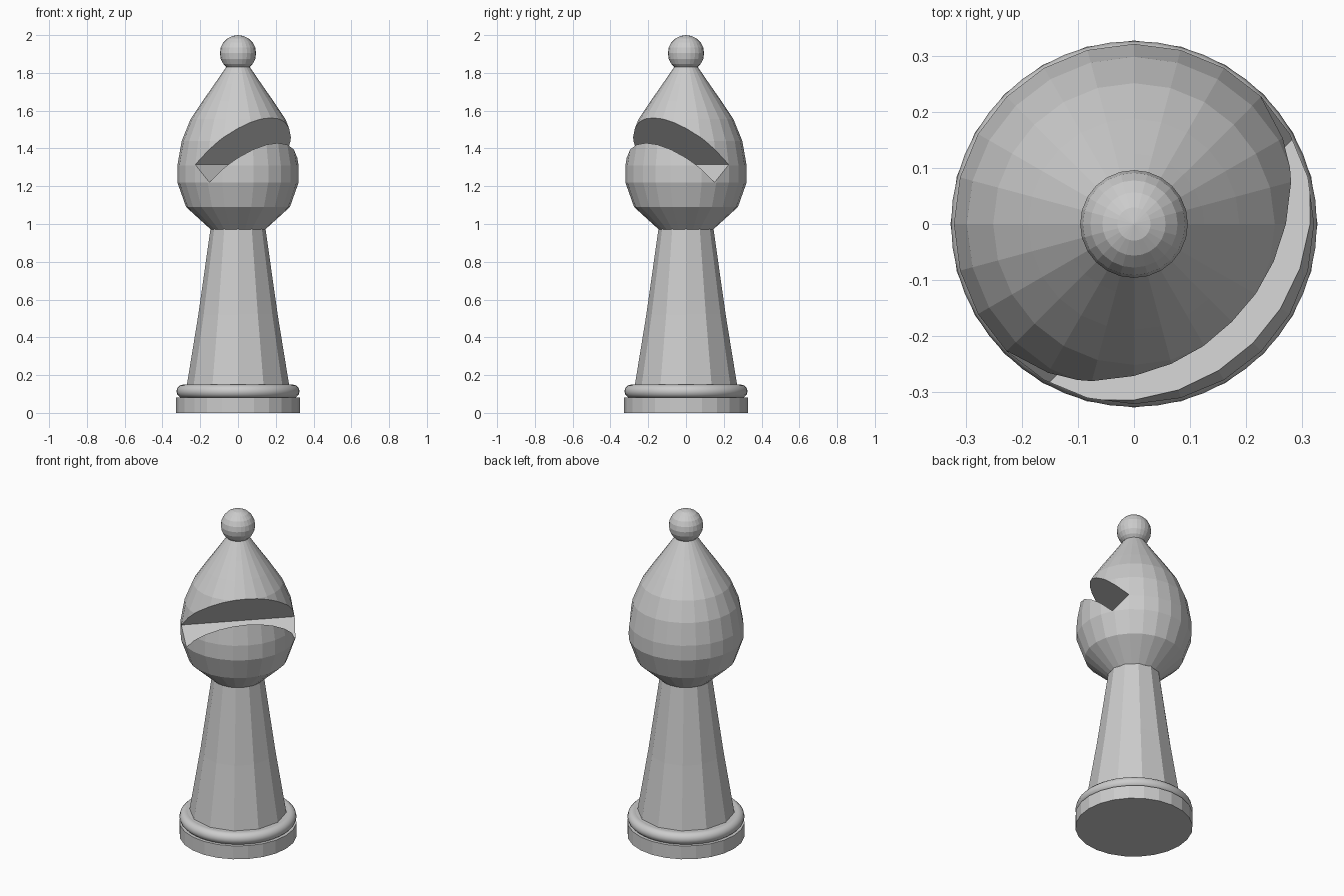
import bpy, bmesh
from math import cos, sin, pi, radians

if "Cube" in bpy.data.objects:
    bpy.data.objects.remove(bpy.data.objects["Cube"])


def finish(name, bm):
    bmesh.ops.recalc_face_normals(bm, faces=bm.faces)
    mesh = bpy.data.meshes.new(name)
    bm.to_mesh(mesh)
    bm.free()
    obj = bpy.data.objects.new(name, mesh)
    bpy.context.collection.objects.link(obj)
    return obj


def lathe(name, profile, sides):
    """Closed turned solid from (radius, height) points."""
    bm = bmesh.new()
    rings = [[bm.verts.new((r * cos(2 * pi * i / sides), r * sin(2 * pi * i / sides), z))
              for i in range(sides)] for r, z in profile]
    for low, high in zip(rings, rings[1:]):
        for i in range(sides):
            j = (i + 1) % sides
            bm.faces.new((low[i], low[j], high[j], high[i]))
    bm.faces.new(rings[0][::-1])
    bm.faces.new(rings[-1])
    return finish(name, bm)


# Base disc and the rounded ring on top of it
lathe("base", [(0.327, 0), (0.327, 0.082)], 24)
bpy.ops.mesh.primitive_torus_add(major_radius=0.29, minor_radius=0.036, major_segments=48,
                                 minor_segments=12, location=(0, 0, 0.114))
ring = bpy.context.object
ring.name = "base_ring"
bpy.ops.object.shade_smooth_by_angle(angle=radians(35))
lathe("base_top", [(0.29, 0.08), (0.29, 0.148)], 24)

# Faceted tapering stem
lathe("stem", [(0.272, 0.14), (0.21, 0.52), (0.145, 0.98)], 12)

# Egg-shaped head
head = lathe("head", [(0.143, 0.97), (0.275, 1.09), (0.321, 1.22), (0.321, 1.31),
                      (0.298, 1.44), (0.251, 1.555), (0.188, 1.65), (0.125, 1.74),
                      (0.06, 1.835)], 24)

# Diagonal slot: (outward, height) outline swept sideways towards front right
outline = [(0.0, 1.315), (0.093, 1.222), (0.693, 1.822), (0.6, 1.915)]
s = 0.5 ** 0.5
bm = bmesh.new()
ends = [[bm.verts.new(((u + v) * s, (v - u) * s, z)) for u, z in outline] for v in (-0.6, 0.6)]
bm.faces.new(ends[0])
bm.faces.new(ends[1][::-1])
for i in range(4):
    j = (i + 1) % 4
    bm.faces.new((ends[0][i], ends[0][j], ends[1][j], ends[1][i]))
cutter = finish("slot_cutter", bm)
cutter.hide_render = True

cut = head.modifiers.new("slot", 'BOOLEAN')
cut.operation = 'DIFFERENCE'
cut.solver = 'EXACT'
cut.object = cutter
bpy.context.view_layer.objects.active = head
bpy.ops.object.modifier_apply(modifier=cut.name)
bpy.data.objects.remove(cutter)

# Ball finial
bpy.ops.mesh.primitive_uv_sphere_add(segments=24, ring_count=10, radius=0.096,
                                     location=(0, 0, 1.904))
bpy.context.object.name = "finial"
